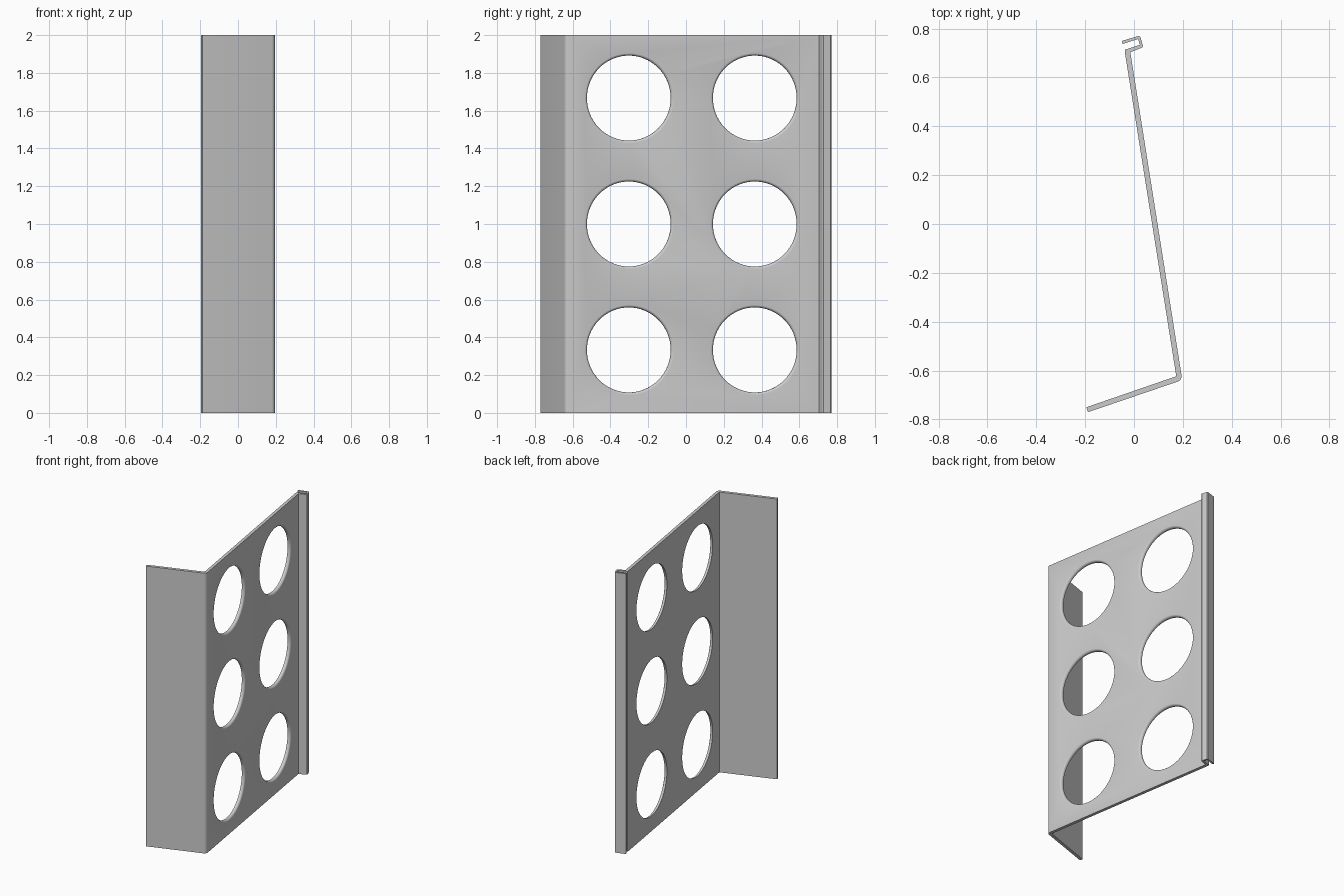
import bpy, bmesh, math
from mathutils import Vector

if "Cube" in bpy.data.objects:
    bpy.data.objects.remove(bpy.data.objects["Cube"])

HEIGHT = 2.0
FACE_LOW, FACE_HIGH = Vector((0.195, -0.622, 0)), Vector((-0.015, 0.703, 0))
ALONG = (FACE_HIGH - FACE_LOW).normalized()      # runs up the web in plan
NORMAL = Vector((ALONG.y, -ALONG.x, 0))          # outward (+x) side of the web


def make_object(name, bm):
    bmesh.ops.recalc_face_normals(bm, faces=bm.faces)
    mesh = bpy.data.meshes.new(name)
    bm.to_mesh(mesh)
    bm.free()
    ob = bpy.data.objects.new(name, mesh)
    bpy.context.collection.objects.link(ob)
    return ob


def add_hole_cutter(bm, y, z, sides=64):
    # round plug that widens with a fillet at the outer web face
    f = (y - FACE_LOW.y) / (FACE_HIGH.y - FACE_LOW.y)
    centre = FACE_LOW.lerp(FACE_HIGH, f) + NORMAL * 0.0004 + Vector((0, 0, z))
    fillet, radius = 0.015, 0.225
    steps = [(-0.1, radius)]
    for i in range(6):
        a = math.radians(18 * i)
        steps.append((fillet * (math.sin(a) - 1), radius + fillet * (1 - math.cos(a))))
    steps.append((0.03, radius + fillet + 0.001))
    rings = []
    for depth, r in steps:
        rings.append([bm.verts.new(centre + NORMAL * depth
                                   + ALONG * (r * math.cos(2 * math.pi * k / sides))
                                   + Vector((0, 0, r * math.sin(2 * math.pi * k / sides))))
                      for k in range(sides)])
    for a, b in zip(rings, rings[1:]):
        for k in range(sides):
            n = (k + 1) % sides
            bm.faces.new((a[k], a[n], b[n], b[k]))
    bm.faces.new(rings[0])
    bm.faces.new(rings[-1])


# folded sheet: flange, rounded bend, long web, hooked lip
profile = [(-0.195, -0.750), (-0.188, -0.770),
           (0.179, -0.645), (0.187, -0.641), (0.193, -0.633), FACE_LOW.xy,
           FACE_HIGH.xy,
           (0.033, 0.722), (0.037, 0.728),
           (0.026, 0.766), (0.020, 0.770),
           (-0.050, 0.749), (-0.046, 0.737), (0.017, 0.757),
           (0.024, 0.733), (-0.037, 0.713), (-0.037, 0.700),
           (0.173, -0.623)]
bm = bmesh.new()
base = bm.faces.new([bm.verts.new((p[0], p[1], 0)) for p in profile])
top = bmesh.ops.extrude_face_region(bm, geom=[base])["geom"]
bmesh.ops.translate(bm, vec=(0, 0, HEIGHT),
                    verts=[g for g in top if isinstance(g, bmesh.types.BMVert)])
panel = make_object("perforated_panel", bm)

# two columns of three holes
bm = bmesh.new()
for y in (-0.30, 0.367):
    for row in range(3):
        add_hole_cutter(bm, y, HEIGHT * (2 * row + 1) / 6)
cutter = make_object("hole_cutters", bm)
cutter.hide_render = True

cut = panel.modifiers.new("holes", 'BOOLEAN')
cut.operation = 'DIFFERENCE'
cut.solver = 'EXACT'
cut.object = cutter
bpy.context.view_layer.objects.active = panel
panel.select_set(True)
bpy.ops.object.modifier_apply(modifier=cut.name)
bpy.data.objects.remove(cutter)
bpy.ops.object.shade_smooth_by_angle(angle=math.radians(32))
